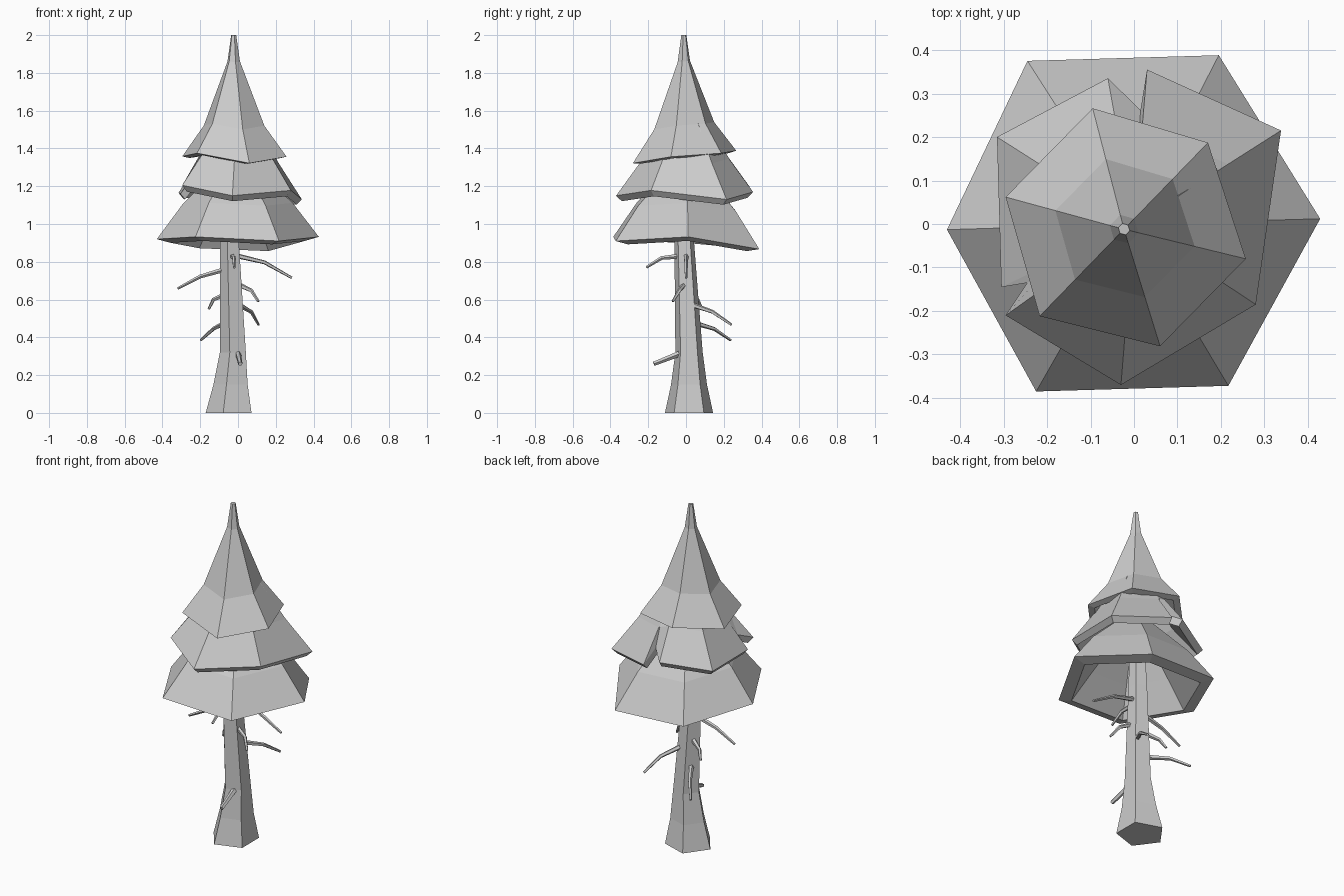
import bpy, bmesh
from math import cos, sin, tau, pi
from mathutils import Vector

cube = bpy.data.objects.get("Cube")
if cube:
    bpy.data.objects.remove(cube)

grey = bpy.data.materials.new("plain grey")
grey.use_nodes = True
grey.diffuse_color = (0.6, 0.6, 0.6, 1)
bsdf = next(n for n in grey.node_tree.nodes if n.type == 'BSDF_PRINCIPLED')
bsdf.inputs["Base Color"].default_value = grey.diffuse_color


def skin(name, rows, wrap=False, caps=()):
    """Bridge closed rows of points into a flat-shaded mesh; caps lists rows to fill."""
    bm = bmesh.new()
    grid = [[bm.verts.new(p) for p in row] for row in rows]
    n, m = len(rows[0]), len(rows)
    for r in range(m if wrap else m - 1):
        a, b = grid[r], grid[(r + 1) % m]
        for i in range(n):
            j = (i + 1) % n
            bm.faces.new((a[i], a[j], b[j], b[i]))
    for r in caps:
        bm.faces.new(grid[r])
    bmesh.ops.recalc_face_normals(bm, faces=bm.faces[:])
    mesh = bpy.data.meshes.new(name)
    bm.to_mesh(mesh)
    bm.free()
    mesh.materials.append(grey)
    obj = bpy.data.objects.new(name, mesh)
    bpy.context.collection.objects.link(obj)


def tier(name, centre, rim, profile, caps=(), notches=()):
    """Skirt of foliage: the rim is scaled to the centre and raised, per (scale, rise).
    Notch points are cut into the rim only, so they spread back out above it."""
    c = Vector(centre)
    rows = []
    for s, rise in profile:
        row = []
        for i, p in enumerate(rim):
            d = Vector(p) - c
            if i in notches and rise > 0:
                d = Vector((d.x * 1.35, d.y * 1.35, d.z * .2))
            row.append(c + d * s + Vector((0, 0, rise)))
        rows.append(row)
    skin(name, rows, True, caps)


# Trunk: leaning five-sided column with a flared foot (x, y, z, radius)
trunk = [(-.037, .016, 0, .134), (-.03, .016, .15, .1), (-.02, .016, .32, .076),
         (-.04, -.01, .92, .054), (-.03, -.012, 1.4, .035)]
skin("trunk", [[(x + r * cos(pi + tau * k / 5), y + r * sin(pi + tau * k / 5), z)
                for k in range(5)] for x, y, z, r in trunk], caps=(0, -1))

# Foliage tiers, lowest first
tier("lower_foliage", (-.005, 0, .9),
     [(-.43, -.013, .92), (-.245, .375, .885), (.195, .388, .867),
      (.428, .012, .932), (.217, -.372, .91), (-.225, -.385, .932)],
     [(.25, .38), (.68, .19), (1, 0), (.83, -.016), (.56, .14), (.22, .33)])

tier("middle_foliage", (0, 0, 1.16),
     [(-.295, -.21, 1.205), (-.03, -.37, 1.15), (.28, -.185, 1.178),
      (.338, .215, 1.13), (.03, .355, 1.17), (.015, .262, 1.24),
      (-.06, .335, 1.2), (-.315, .2, 1.165), (-.305, -.145, 1.16),
      (-.245, -.135, 1.235)],
     [(.3, .38), (.64, .18), (1, 0), (.92, -.03), (.56, .12), (.25, .33)],
     notches=(5, 9))

tier("top_foliage", (-.023, -.012, 1.355),
     [(-.095, .266, 1.388), (.17, .187, 1.375), (.257, -.08, 1.356),
      (.06, -.281, 1.322), (-.217, -.212, 1.375), (-.295, .062, 1.358)],
     [(.048, .645), (.12, .505), (.58, .165), (1, 0), (.86, -.008), (.5, .13), (.03, .45)],
     caps=(0,))


def branch(name, path, radius=.014):
    """Thin tapering bare twig along a short path."""
    pts = [Vector(p) for p in path]
    rows = []
    for i, p in enumerate(pts):
        along = pts[min(i + 1, len(pts) - 1)] - pts[max(i - 1, 0)]
        q = along.to_track_quat('Z', 'Y')
        r = radius * (1 - .25 * i)
        rows.append([p + q @ Vector((r * cos(tau * k / 5), r * sin(tau * k / 5), 0))
                     for k in range(5)])
    skin(name, rows, caps=(0, -1))


# Bare twigs on the trunk
twigs = [
    ("long_right", (-.05, 0, .765), (-.2, 0, .722), (-.32, 0, .658)),
    ("long_left", (-.02, 0, .835), (.14, 0, .797), (.285, 0, .715)),
    ("upper_left", (0, -.01, .68), (.07, -.035, .648), (.108, -.07, .59)),
    ("short_right", (-.07, .03, .625), (-.13, .06, .6), (-.155, .085, .55)),
    ("back_left", (.01, .04, .57), (.07, .14, .535), (.108, .24, .467)),
    ("back_right", (-.07, .05, .475), (-.13, .15, .445), (-.197, .237, .385)),
    ("front_upper", (-.03, -.03, .83), (-.022, -.13, .82), (-.02, -.21, .77)),
]
for name, *path in twigs:
    branch("twig_" + name, path)
branch("twig_front_stub", [(0, -.03, .315), (.012, -.17, .26)], .016)
